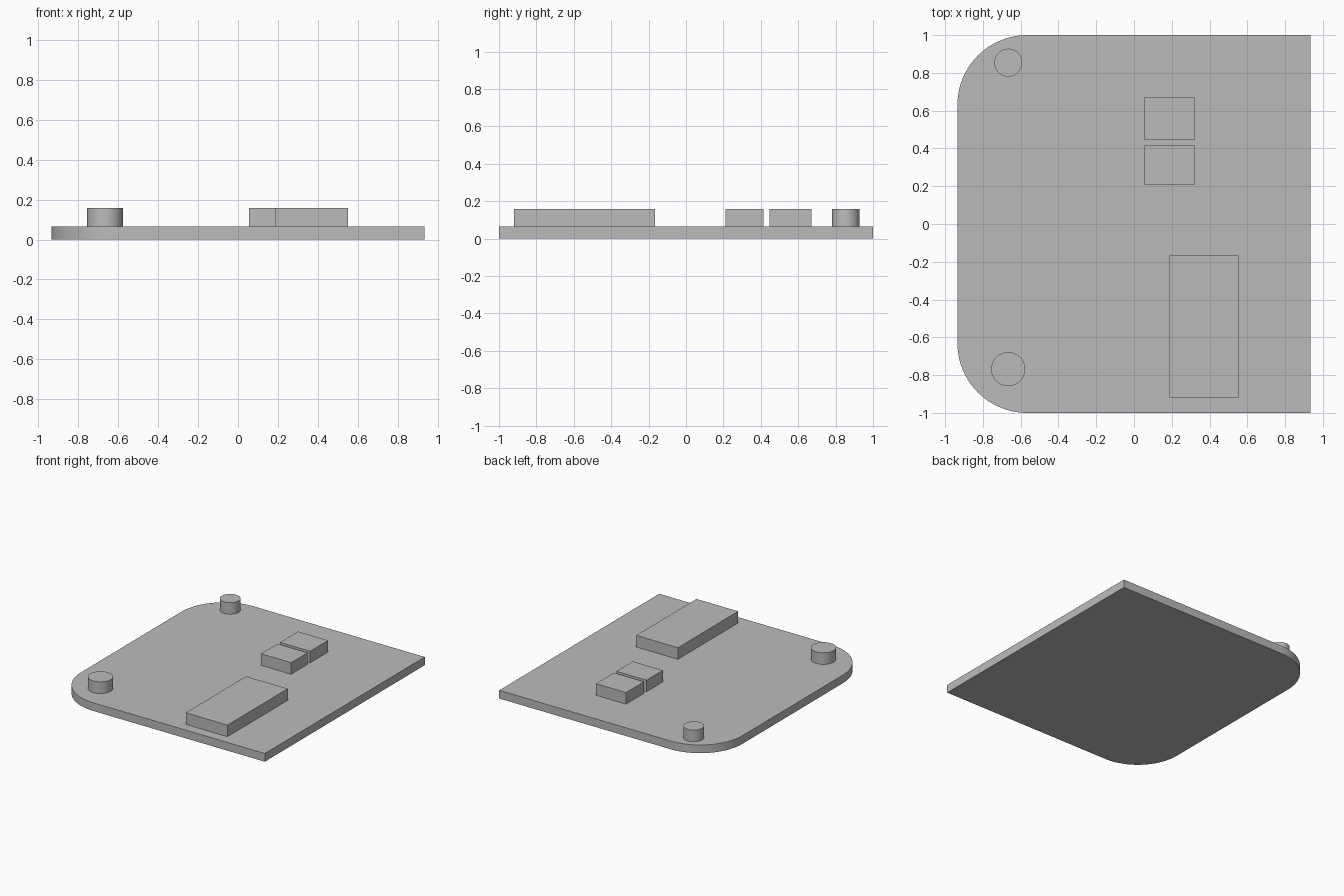
import bpy, bmesh
from math import sin, cos, pi

cube = bpy.data.objects.get("Cube")
if cube:
    bpy.data.objects.remove(cube, do_unlink=True)

grey = bpy.data.materials.new("plain grey")
grey.use_nodes = True
grey.diffuse_color = (0.5, 0.5, 0.5, 1)
grey.node_tree.nodes["Principled BSDF"].inputs["Base Color"].default_value = grey.diffuse_color

BASE_TOP, PART_TOP = 0.065, 0.157


def extrude_outline(name, points, z0, z1, smooth=False):
    """Extrude a counter-clockwise outline into a closed solid."""
    bm = bmesh.new()
    face = bm.faces.new([bm.verts.new((x, y, z0)) for x, y in points])
    result = bmesh.ops.extrude_face_region(bm, geom=[face], use_keep_orig=True)
    top = [v for v in result["geom"] if isinstance(v, bmesh.types.BMVert)]
    bmesh.ops.translate(bm, verts=top, vec=(0, 0, z1 - z0))
    bmesh.ops.recalc_face_normals(bm, faces=bm.faces[:])
    mesh = bpy.data.meshes.new(name)
    bm.to_mesh(mesh)
    bm.free()
    mesh.materials.append(grey)
    obj = bpy.data.objects.new(name, mesh)
    bpy.context.collection.objects.link(obj)
    if smooth:
        bpy.ops.object.select_all(action="DESELECT")
        obj.select_set(True)
        bpy.context.view_layer.objects.active = obj
        bpy.ops.object.shade_smooth_by_angle(angle=pi / 6)
    return obj


def arc(cx, cy, r, start, end, steps):
    angles = [start + (end - start) * i / steps for i in range(steps + 1)]
    return [(cx + r * cos(a), cy + r * sin(a)) for a in angles]


def block(name, x0, x1, y0, y1):
    extrude_outline(name, [(x0, y0), (x1, y0), (x1, y1), (x0, y1)], BASE_TOP, PART_TOP)


def post(name, x, y, r):
    extrude_outline(name, arc(x, y, r, 0, 2 * pi, 64)[:-1], BASE_TOP, PART_TOP, True)


# Base plate with two rounded corners on the right side
W, D, R = 0.935, 1.0, 0.37
outline = [(W, -D), (W, D)]
outline += arc(-W + R, D - R, R, pi / 2, pi, 24)
outline += arc(-W + R, -D + R, R, pi, 1.5 * pi, 24)
extrude_outline("base_plate", outline, 0, BASE_TOP, True)

# Round posts near the rounded corners
post("front_post", -0.666, -0.768, 0.09)
post("back_post", -0.666, 0.854, 0.074)

# Raised rectangular blocks
block("long_block", 0.187, 0.552, -0.92, -0.166)
block("middle_block", 0.055, 0.319, 0.21, 0.415)
block("back_block", 0.055, 0.319, 0.446, 0.671)
